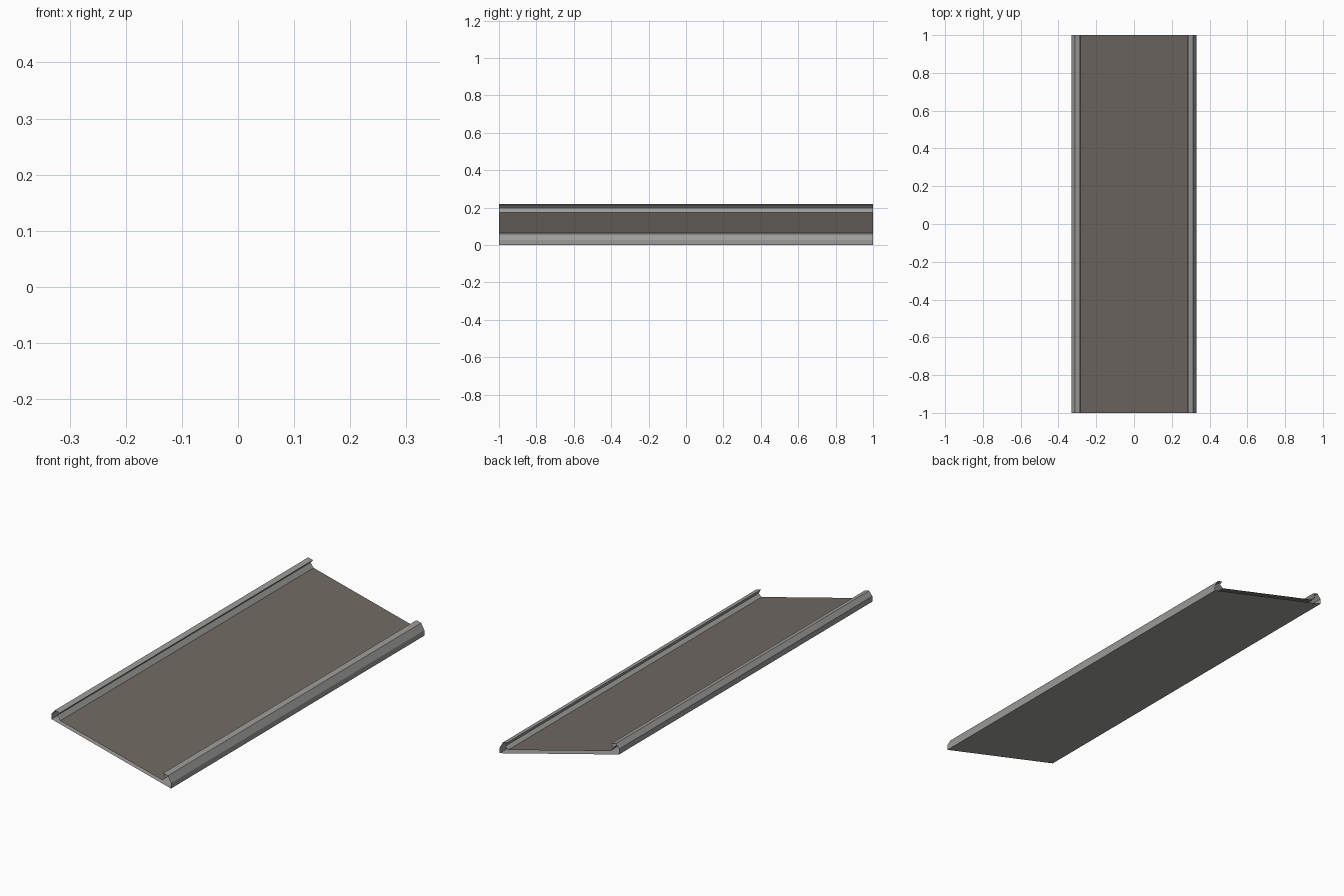
import bpy

if "Cube" in bpy.data.objects:
    bpy.data.objects.remove(bpy.data.objects["Cube"])

HALF_LENGTH = 1.0
HALF_WIDTH = 0.33
BANK = 0.17 / (2 * HALF_WIDTH)      # sideways slope: left edge is higher


def material(name, rgb):
    m = bpy.data.materials.new(name)
    m.diffuse_color = (*rgb, 1.0)
    m.use_nodes = True
    m.node_tree.nodes["Principled BSDF"].inputs["Base Color"].default_value = m.diffuse_color
    return m


surface_mat = material("brown grey surface", (0.165, 0.142, 0.125))
rail_mat = material("light grey concrete", (0.33, 0.33, 0.322))


def sheet(name, profile, mat):
    """Sweep an open (x, height) profile along y on the banked slope, ends left open."""
    verts, faces = [], []
    for x, h in profile:
        z = h + BANK * (HALF_WIDTH - x)
        verts += [(x, -HALF_LENGTH, z), (x, HALF_LENGTH, z)]
    for i in range(len(profile) - 1):
        a = 2 * i
        faces.append((a, a + 1, a + 3, a + 2))
    mesh = bpy.data.meshes.new(name)
    mesh.from_pydata(verts, [], faces)
    mesh.materials.append(mat)
    obj = bpy.data.objects.new(name, mesh)
    bpy.context.collection.objects.link(obj)
    return obj


# Side rail section: outer wall, chamfer, top, undercut recess, foot
rail = [(0.33, 0.0), (0.33, 0.027), (0.312, 0.054), (0.286, 0.054),
        (0.299, 0.035), (0.282, 0.017)]
mirrored = [(-x, h) for x, h in reversed(rail)]

sheet("right_rail", rail, rail_mat)
sheet("left_rail", mirrored, rail_mat)

# Running surface between the rails
sheet("floor_surface", [rail[-1], mirrored[0]], surface_mat)

# Underside
sheet("underside", [mirrored[-1], rail[0]], rail_mat)
